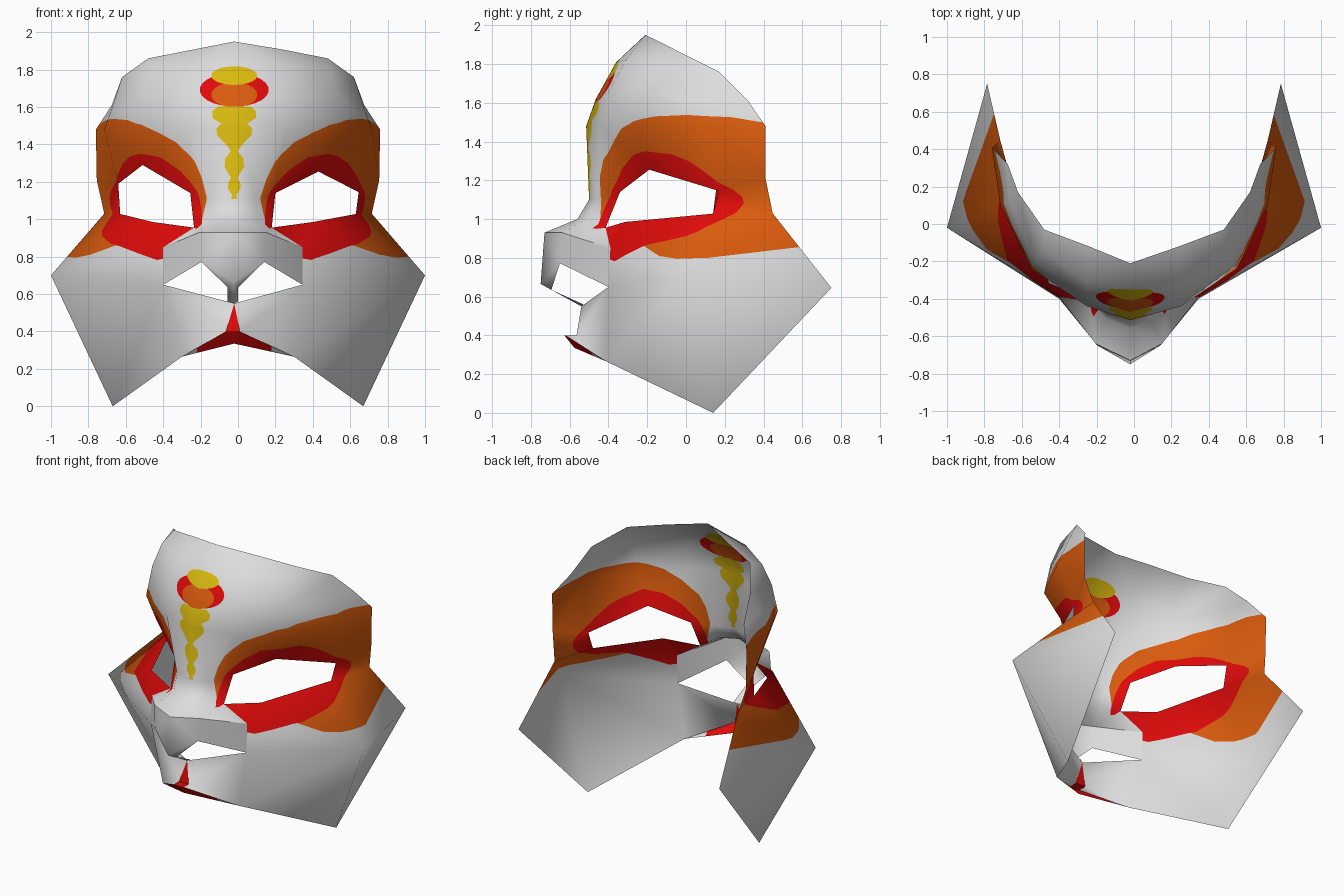
import bpy, bmesh, math
from mathutils import Vector

if "Cube" in bpy.data.objects:
    bpy.data.objects.remove(bpy.data.objects["Cube"])

CX = -0.02  # centre line of the mask
COLOURS = [("shell_white", (0.72, 0.72, 0.72)), ("orange_paint", (0.70, 0.105, 0.004)),
           ("red_paint", (0.75, 0.003, 0.003)), ("yellow_paint", (0.70, 0.49, 0.005))]
MATS = []
for name, c in COLOURS:
    m = bpy.data.materials.new(name)
    m.diffuse_color = (*c, 1)
    m.use_nodes = True
    m.node_tree.nodes["Principled BSDF"].inputs["Base Color"].default_value = m.diffuse_color
    MATS.append(m)
WHITE, ORANGE, RED, YELLOW = range(4)

# Control points of the right half, one short table per region
brow = dict(F0=(CX, -.56, 1.0), F1=(CX, -.5, 1.1), F2=(CX, -.515, 1.48), F3=(CX, -.465, 1.62),
            F4=(CX, -.36, 1.81), T=(CX, -.21, 1.95), B1=(.1, -.46, 1.1), B2=(.09, -.51, 1.0),
            Q1=(.25, -.44, 1.48), Q2=(.55, -.24, 1.46), Q3=(.715, .1, 1.48),
            R1=(.25, -.40, 1.65), R2=(.53, -.2, 1.66), R3=(.665, .12, 1.62),
            S1=(.25, -.31, 1.82), S2=(.49, -.15, 1.81))
rim = dict(P0=(.24, -.12, 1.907), P1=(.48, -.03, 1.86), P2=(.62, .17, 1.76), P3=(.675, .32, 1.61),
           P4=(.76, .41, 1.48), P5=(.755, .41, 1.21), P6=(.715, .447, 1.03),
           A=(.785, .75, .645), B=(.67, .14, .0), C=(1.0, -.02, .70))
eye = dict(E0=(.18, -.415, .955), E1=(.2, -.34, 1.14), E2=(.43, -.19, 1.255),
           E3=(.645, .17, 1.145), E4=(.63, .14, 1.028), E5=(.4, -.315, .985))
muzzle = dict(N0=(CX, -.73, .93), N1=(.15, -.64, .93), N2=(.345, -.39, .85), N3=(.345, -.40, .65),
              N4=(.14, -.65, .772), N5=(CX, -.75, .665), N6=(.0, -.695, .635), K=(.0, -.53, .56),
              M0=(CX, -.54, .55), M1=(.01, -.565, .40), M2=(.3, -.41, .265),
              MC=(CX, -.565, .40), L0=(.01, -.622, .40), LC=(CX, -.628, .40), LB=(CX, -.575, .335))
PTS = {**brow, **rim, **eye, **muzzle}
LEFT = dict(E2=(-.51, -.19, 1.29), E3=(-.64, .16, 1.19))  # the left eye differs a little


def point(key, side):
    x, y, z = PTS[key]
    if side > 0 or x == CX:
        return x, y, z
    if key in LEFT:
        return LEFT[key]
    return (-x - (.055 if x < .5 and .3 < z < 1.4 else 0), y, z)


def both_sides(*parts):
    """Mesh of the right half and its near-mirror left half."""
    bm = bmesh.new()
    for side in (1, -1):
        for f in (f for part in parts for f in part.split(",")):
            vs = [bm.verts.new(point(k, side)) for k in f.split()]
            bm.faces.new(vs if side > 0 else vs[::-1])
    bmesh.ops.remove_doubles(bm, verts=bm.verts[:], dist=1e-4)
    bmesh.ops.triangulate(bm, faces=bm.faces[:])
    bm.normal_update()
    return bm


def finish(bm, name):
    me = bpy.data.meshes.new(name)
    bm.to_mesh(me)
    bm.free()
    for m in MATS:
        me.materials.append(m)
    ob = bpy.data.objects.new(name, me)
    bpy.context.collection.objects.link(ob)
    return ob


def inside(p, poly):
    hit = False
    for (x1, y1), (x2, y2) in zip(poly, poly[1:] + poly[:1]):
        if (y1 > p[1]) != (y2 > p[1]) and p[0] < x1 + (p[1] - y1) * (x2 - x1) / (y2 - y1):
            hit = not hit
    return hit


def paint(bm, poly, g, off, mat, keep):
    """Cut an outline, projected along a level direction, into the faces and colour it."""
    g = Vector(g)
    flat = lambda co: (g.dot(co) - off, co.z)
    for (u1, z1), (u2, z2) in zip(poly, poly[1:] + poly[:1]):
        geom = set()
        for f in bm.faces:
            if not keep(f.calc_center_median()):
                continue
            uv = [flat(v.co) for v in f.verts]
            us, zs = [p[0] for p in uv], [p[1] for p in uv]
            if min(us) < max(u1, u2) and max(us) > min(u1, u2) \
                    and min(zs) < max(z1, z2) and max(zs) > min(z1, z2):
                geom.update([f, *f.edges, *f.verts])
        if geom:
            co = g * ((u1 + off) / g.length_squared) + Vector((0, 0, z1))
            no = g * (z2 - z1) - Vector((0, 0, u2 - u1))
            bmesh.ops.bisect_plane(bm, geom=list(geom), dist=1e-5, plane_co=co, plane_no=no)
    for f in bm.faces:
        c = f.calc_center_median()
        if keep(c) and inside(flat(c), poly):
            f.material_index = mat


def ellipse(z, rx, rz, n=24):
    return [(CX + rx * math.cos(math.tau * (i + .5) / n), z + rz * math.sin(math.tau * (i + .5) / n))
            for i in range(n)]


# Face shell: eye surrounds, forehead, cheeks and the top of the nose
eye_ring = "F1 B1 Q1 F2,B1 E1 Q1,E1 E2 Q2 Q1,E2 E3 Q3 Q2,E3 P5 P4 Q3,E3 E4 P6 P5,F0 B2 B1 F1,B2 E0 E1 B1"
forehead = ("F2 Q1 R1 F3,Q1 Q2 R2 R1,Q2 Q3 R3 R2,Q3 P4 P3 R3,F3 R1 S1 F4,F4 S1 P0 T,R1 R2 S2 S1,"
            "S1 S2 P1 P0,R2 P2 S2,S2 P2 P1,R2 R3 P2,R3 P3 P2")
cheek = "E0 N2 E5,E5 N2 C,E5 C E4,E4 C P6,P6 C A,N2 N3 C,N3 M0 M1 M2,N3 M2 B C,C B A,M1 L0 M2"
nose_top = "F0 N0 N1 B2,B2 N1 N2 E0"
shell = both_sides(eye_ring, forehead, cheek, nose_top)
smooth = shell.verts.layers.float_vector.new("smooth")  # keeps shading smooth across paint cuts
for v in shell.verts:
    v[smooth] = v.normal

# Eye paint, seen at 45 degrees from the front
orange = [(-.29, .95), (-.32, 1.12), (-.29, 1.22), (-.23, 1.305), (-.07, 1.41), (.07, 1.465),
          (.225, 1.505), (.42, 1.53), (.66, 1.537), (.95, 1.525), (1.17, 1.495), (1.5, 1.48),
          (1.5, .875), (1.33, .855), (1.03, .8), (.8, .795), (.62, .81), (.4, .86), (.2, .9)]
red = [(-.32, .95), (-.27, 1.06), (-.21, 1.15), (-.06, 1.26), (.1, 1.33), (.27, 1.35), (.46, 1.335),
       (.6, 1.3), (.72, 1.245), (.82, 1.19), (.92, 1.15), (.97, 1.115), (.975, 1.08), (.93, 1.04),
       (.85, .985), (.77, .935), (.7, .91), (.55, .885), (.36, .855), (.15, .81), (0, .785),
       (-.12, .8)]


def beside_nose(side):
    return lambda c: side * (c.x - CX) > 0 and (
        c.z > .955 or abs(c.x - CX) > .205 + (.955 - c.z) * 1.57)


for side, off in ((1, 0), (-1, .04)):
    paint(shell, orange, (side, 1, 0), off, ORANGE, beside_nose(side))
    paint(shell, red, (side, 1, 0), off, RED, beside_nose(side))

# Forehead paint: stacked ovals and a beaded stripe
front = lambda c: abs(c.x - CX) < .6 and c.z > 1.03
paint(shell, ellipse(1.692, .185, .09), (1, 0, 0), 0, RED, front)
paint(shell, ellipse(1.665, .123, .067), (1, 0, 0), 0, ORANGE, front)
paint(shell, ellipse(1.768, .123, .05), (1, 0, 0), 0, YELLOW, front)
beads = [(.09, 1.602), (.118, 1.575), (.115, 1.54), (.07, 1.512), (.096, 1.485), (.092, 1.45),
         (.04, 1.395), (.018, 1.365), (.048, 1.325), (.052, 1.28), (.018, 1.222), (.034, 1.19),
         (.032, 1.16), (.012, 1.13), (.016, 1.107)]
paint(shell, [(CX + w, z) for w, z in beads] + [(CX - w, z) for w, z in beads[::-1]],
      (1, 0, 0), 0, YELLOW, front)

normals = [(v[smooth] if v[smooth].length > .01 else v.normal).normalized() for v in shell.verts]
shell.verts.layers.float_vector.remove(smooth)
face = finish(shell, "face_shell")
face.data.polygons.foreach_set("use_smooth", [True] * len(face.data.polygons))
face.data.normals_split_custom_set_from_vertices(normals)

# Nose front: hollow, open underneath, with a thin strip down to the lip
nose = finish(both_sides("N0 N5 N4 N1,N1 N4 N3 N2,N5 N6 N4,N5 M0 K N6"), "nose")
bpy.context.view_layer.objects.active = nose
nose.select_set(True)
bpy.ops.object.shade_smooth_by_angle(angle=math.radians(62))

# Upper lip: red in the middle, white towards the corners
lip = both_sides("M0 MC M1,MC LC L0 M1,LC LB L0,L0 LB M2")
for x in (CX - .2, CX + .2):
    bmesh.ops.bisect_plane(lip, geom=lip.verts[:] + lip.edges[:] + lip.faces[:],
                           plane_co=(x, 0, 0), plane_no=(1, 0, 0))
for f in lip.faces:
    f.material_index = RED if abs(f.calc_center_median().x - CX) < .2 else WHITE
finish(lip, "upper_lip")
